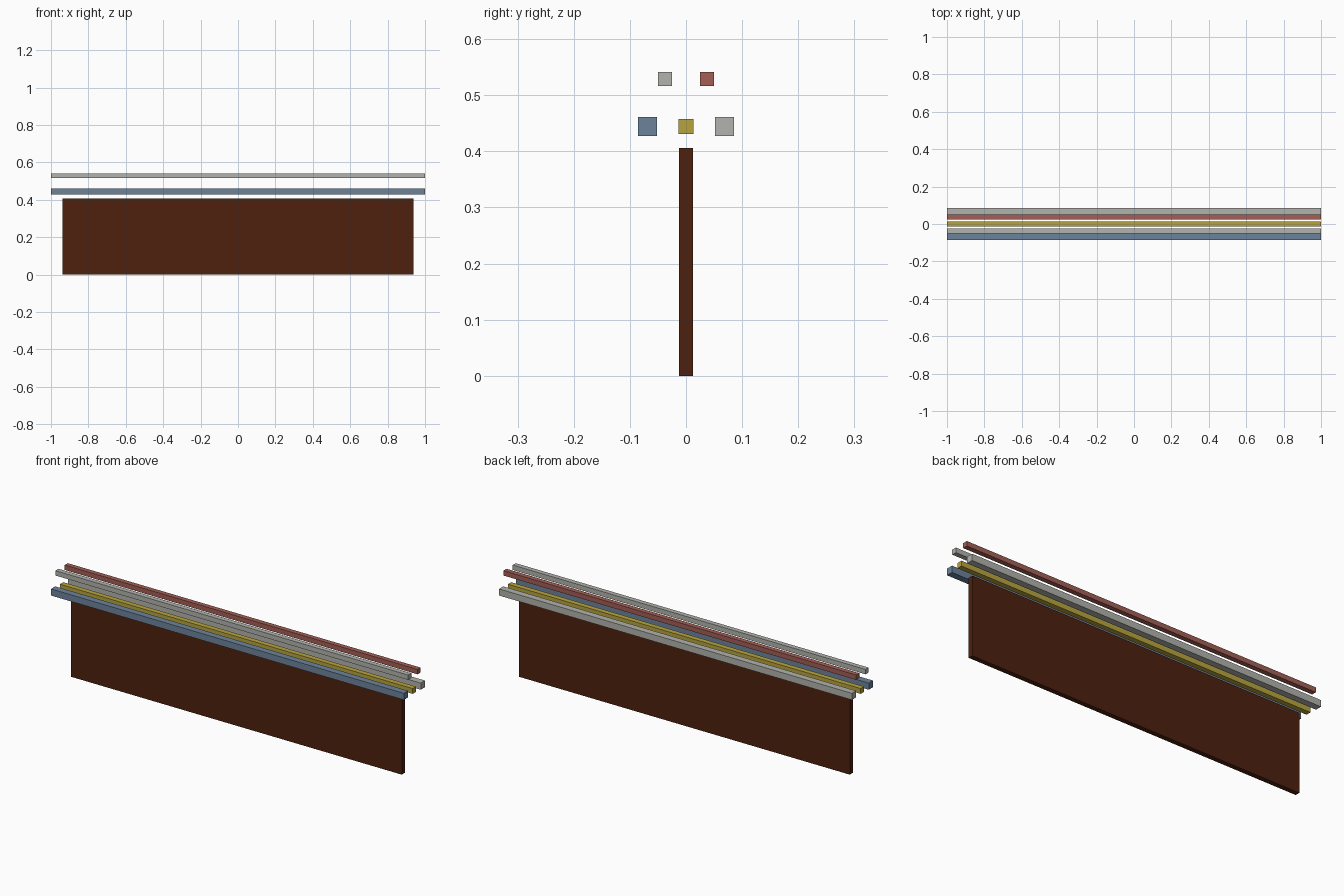
import bpy

cube = bpy.data.objects.get("Cube")
if cube:
    bpy.data.objects.remove(cube, do_unlink=True)


def material(name, rgb):
    """Flat material from an 8-bit sRGB colour."""
    linear = [((c / 255 + 0.055) / 1.055) ** 2.4 for c in rgb]
    mat = bpy.data.materials.new(name)
    mat.use_nodes = True
    mat.diffuse_color = (*linear, 1)
    bsdf = mat.node_tree.nodes["Principled BSDF"]
    bsdf.inputs["Base Color"].default_value = (*linear, 1)
    bsdf.inputs["Roughness"].default_value = 0.8
    return mat


def box(name, size, centre, mat):
    bpy.ops.mesh.primitive_cube_add(size=1, location=centre)
    obj = bpy.context.object
    obj.name = name
    obj.scale = size
    bpy.ops.object.transform_apply(location=False, rotation=False, scale=True)
    obj.data.materials.append(mat)


brown = material("dark brown", (78, 33, 14))
blue = material("slate blue", (108, 131, 155))
yellow = material("mustard yellow", (183, 164, 62))
grey = material("light grey", (178, 178, 173))
red = material("brick red", (163, 95, 86))

# Upright board
box("board", (1.874, 0.025, 0.406), (0, 0, 0.203), brown)

# Full-length square bars: name, thickness, y, z, colour
bars = [
    ("lower_front_bar", 0.034, -0.0685, 0.4445, blue),
    ("lower_middle_bar", 0.027, 0, 0.4445, yellow),
    ("lower_back_bar", 0.034, 0.0685, 0.4445, grey),
    ("upper_front_bar", 0.025, -0.0375, 0.529, grey),
    ("upper_back_bar", 0.025, 0.0375, 0.529, red),
]
for name, side, y, z, mat in bars:
    box(name, (2, side, side), (0, y, z), mat)
